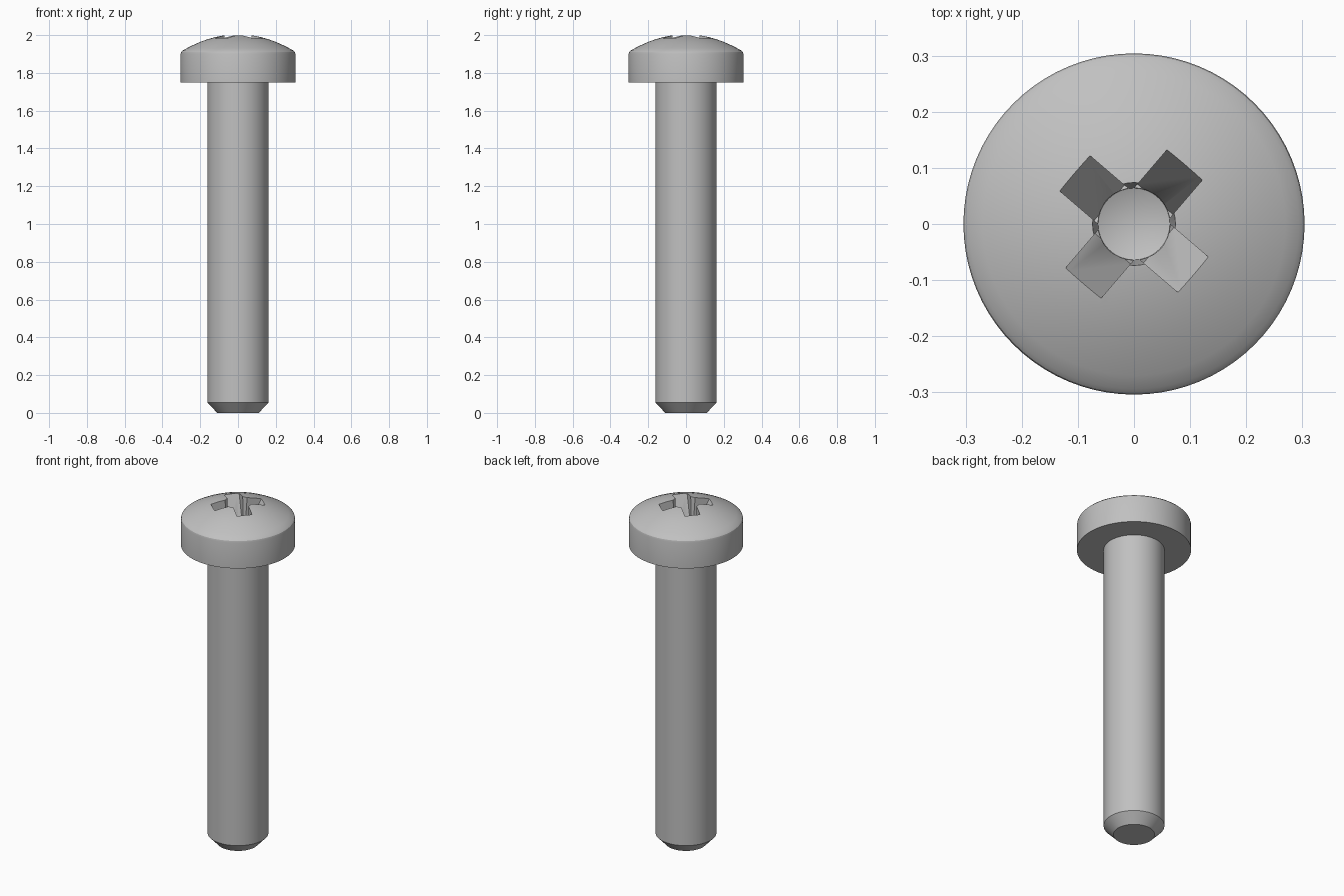
import bpy, bmesh, math
from mathutils import Matrix

if "Cube" in bpy.data.objects:
    bpy.data.objects.remove(bpy.data.objects["Cube"], do_unlink=True)

steel = bpy.data.materials.new("grey steel")
colour = (0.53, 0.53, 0.53, 1)
steel.diffuse_color = colour
steel.use_nodes = True
steel.node_tree.nodes["Principled BSDF"].inputs["Base Color"].default_value = colour


def finish(bm, name):
    bmesh.ops.recalc_face_normals(bm, faces=bm.faces)
    mesh = bpy.data.meshes.new(name)
    bm.to_mesh(mesh)
    bm.free()
    mesh.materials.append(steel)
    obj = bpy.data.objects.new(name, mesh)
    bpy.context.collection.objects.link(obj)
    return obj


def lathe(name, profile, steps):
    """Spin an (r, z) profile, which starts and ends on the axis, about z."""
    bm = bmesh.new()
    verts = [bm.verts.new((r, 0, z)) for r, z in profile]
    edges = [bm.edges.new(pair) for pair in zip(verts, verts[1:])]
    bmesh.ops.spin(bm, geom=verts + edges, cent=(0, 0, 0), axis=(0, 0, 1),
                   angle=math.tau, steps=steps)
    bmesh.ops.remove_doubles(bm, verts=bm.verts, dist=1e-5)
    return finish(bm, name)


def arm_cutter(name, angle, width=0.083):
    """Wedge whose end wall slopes steeply towards the axis."""
    bm = bmesh.new()
    outline = [(0, 1.84), (0.058, 1.815), (0.176, 2.06), (0, 2.06)]
    face = bm.faces.new([bm.verts.new((x, -width / 2, z)) for x, z in outline])
    side = bmesh.ops.extrude_face_region(bm, geom=[face])["geom"]
    moved = [v for v in side if isinstance(v, bmesh.types.BMVert)]
    bmesh.ops.translate(bm, verts=moved, vec=(0, width, 0))
    bm.transform(Matrix.Rotation(angle, 4, "Z"))
    return finish(bm, name)


# Screw body: chamfered shank, flat underside, rounded rim and domed top
dome = [(r, 2.004 - 1.0 * r * r) for r in (0.294, 0.27, 0.24, 0.2, 0.16, 0.12, 0.08, 0.04, 0)]
profile = [(0, 0), (0.11, 0), (0.162, 0.055), (0.162, 1.75), (0.304, 1.75),
           (0.304, 1.9), (0.3015, 1.91)] + dome
screw = lathe("screw", profile, 80)

# Cross recess: tapered socket with a conical floor, and four arms
cutters = [lathe("socket_cutter",
                 [(0, 1.785), (0.064, 1.81), (0.074, 2.0), (0.077, 2.07), (0, 2.07)], 32)]
for i in range(4):
    cutters.append(arm_cutter(f"arm_cutter_{i + 1}", math.radians(49.4 + 90 * i)))

bpy.context.view_layer.objects.active = screw
screw.select_set(True)
for cutter in cutters:
    cut = screw.modifiers.new("recess", "BOOLEAN")
    cut.operation = "DIFFERENCE"
    cut.solver = "EXACT"
    cut.object = cutter
    bpy.ops.object.modifier_apply(modifier=cut.name)
    bpy.data.objects.remove(cutter, do_unlink=True)

bpy.ops.object.shade_smooth_by_angle(angle=math.radians(30))
